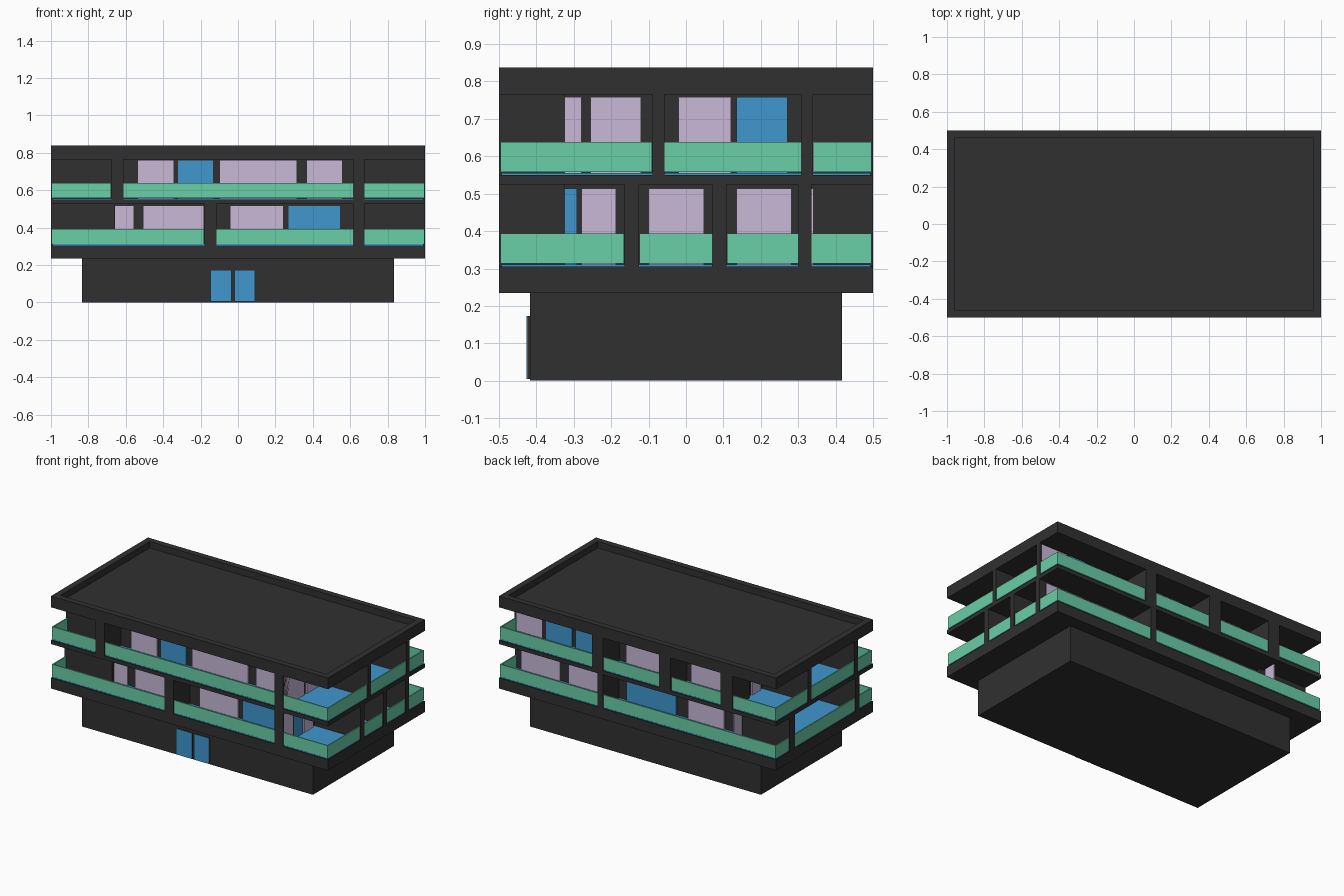
import bpy, bmesh

if "Cube" in bpy.data.objects:
    bpy.data.objects.remove(bpy.data.objects["Cube"])

def material(name, rgb):
    m = bpy.data.materials.new(name)
    m.diffuse_color = (*rgb, 1)
    m.use_nodes = True
    m.node_tree.nodes["Principled BSDF"].inputs["Base Color"].default_value = m.diffuse_color
    return m

DARK = material("dark_concrete", (0.03, 0.03, 0.03))
GREEN = material("green_panel", (0.14, 0.62, 0.39))
BLUE = material("blue_panel", (0.05, 0.31, 0.62))
LILAC = material("lilac_panel", (0.58, 0.48, 0.67))

def box(name, x, y, z, mat):
    """Box from (min, max) ranges on each axis."""
    bm = bmesh.new()
    bmesh.ops.create_cube(bm, size=1)
    for v in bm.verts:
        v.co = [r[0] if c < 0 else r[1] for c, r in
                zip(v.co, (sorted(x), sorted(y), sorted(z)))]
    me = bpy.data.meshes.new(name)
    bm.to_mesh(me)
    bm.free()
    me.materials.append(mat)
    ob = bpy.data.objects.new(name, me)
    bpy.context.collection.objects.link(ob)
    return ob

# Half sizes: x and y of the slabs, and of the recessed core
HX, HY, CX, CY = 1.0, 0.5, 0.667, 0.333

def side_box(side, name, u, d, z, mat):
    """Box on one side: u runs along the facade, d is the distance from centre."""
    s = 1 if side in ("right", "back") else -1
    depth = (s * d[0], s * d[1])
    if side in ("front", "back"):
        return box(f"{side}_{name}", u, depth, z, mat)
    return box(f"{side}_{name}", depth, u, z, mat)

# Ground floor and double door
box("ground_floor", (-0.833, 0.833), (-0.417, 0.417), (0, 0.24), DARK)
for x in ((-0.148, -0.035), (-0.02, 0.09)):
    box("door_body", x, (-0.424, -0.41), (0.005, 0.173), DARK)
    box("door_face", x, (-0.426, -0.4238), (0.005, 0.173), BLUE)

# Storey slabs
box("lower_slab", (-HX, HX), (-HY, HY), (0.235, 0.305), DARK)
box("middle_slab", (-HX, HX), (-HY, HY), (0.525, 0.55), DARK)

# Roof with a parapet: inset the top face and sink it
roof = box("roof", (-HX, HX), (-HY, HY), (0.765, 0.838), DARK)
bm = bmesh.new()
bm.from_mesh(roof.data)
bm.normal_update()
top = max(bm.faces, key=lambda f: f.calc_center_median().z)
bmesh.ops.inset_region(bm, faces=[top], thickness=0.057)
hole = bmesh.ops.extrude_face_region(bm, geom=[top])
bmesh.ops.translate(bm, vec=(0, 0, -0.042),
                    verts=[v for v in hole["geom"] if isinstance(v, bmesh.types.BMVert)])
if top.is_valid:
    bmesh.ops.delete(bm, geom=[top], context="FACES_ONLY")
bm.to_mesh(roof.data)
bm.free()

# Fins and windows per storey and side
B, L = BLUE, LILAC
STOREYS = {
    0.305: {
        "front": ([(-0.18, -0.115), (0.615, 0.675)],
                  [(-0.985, -0.56, L), (-0.505, -0.185, L), (-0.04, 0.24, L), (0.27, 0.545, B)]),
        "right": ([(-0.165, -0.125), (0.07, 0.108), (0.3, 0.335)],
                  [(-0.492, -0.398, L), (-0.385, -0.292, B), (-0.28, -0.187, L),
                   (-0.1, 0.048, L), (0.135, 0.282, L)]),
        "back": ([(0.25, 0.29)],
                 [(0.67, 0.95, L), (0.35, 0.61, L), (-0.167, 0.19, B),
                  (-0.514, -0.254, L), (-0.957, -0.594, L)]),
        "left": ([(0.305, 0.36), (-0.36, -0.32)],
                 [(0.39, 0.47, L), (0.06, 0.27, L), (-0.28, 0.0, L)]),
    },
    0.55: {
        "front": ([(-0.677, -0.613), (0.615, 0.675)],
                  [(-0.535, -0.345, L), (-0.32, -0.135, B), (-0.095, 0.312, L), (0.37, 0.555, L)]),
        "right": ([(-0.09, -0.058), (0.308, 0.34)],
                  [(-0.492, -0.28, L), (-0.255, -0.12, L), (-0.02, 0.12, L), (0.135, 0.272, B)]),
        "back": ([(0.248, 0.33), (-0.24, -0.155), (-0.685, -0.6)],
                 [(0.8, 0.985, L), (0.585, 0.77, B), (0.375, 0.56, B),
                  (-0.07, 0.196, L), (-0.53, -0.275, L)]),
        "left": ([(0.135, 0.17), (-0.345, -0.31)],
                 [(0.31, 0.49, L), (0.19, 0.28, L), (-0.05, 0.1, L), (-0.27, -0.08, B)]),
    },
}

for z0, sides in STOREYS.items():
    z1 = z0 + 0.22
    box("storey_core", (-CX, CX), (-CY, CY), (z0 - 0.01, z1), DARK)
    box("balcony_floor", (-0.993, 0.993), (-0.493, 0.493), (z0, z0 + 0.006), BLUE)
    for side, (fins, windows) in sides.items():
        wide = side in ("front", "back")
        half, outer, inner = (HX, HY, CY) if wide else (HY, HX, CX)
        for fin in fins:
            side_box(side, "fin", fin, (inner - 0.01, outer), (z0, z1), DARK)
        for a, b, mat in windows:
            side_box(side, "window", (a, b), (inner, inner + 0.008), (z0 + 0.006, z0 + 0.209), mat)
        # Balustrade panels fill the bays between the fins
        edges = [-half + 0.004] + sorted(e for f in fins for e in f) + [half - 0.004]
        for a, b in zip(edges[::2], edges[1::2]):
            side_box(side, "balustrade", (a + 0.001, b - 0.001), (outer - 0.012, outer - 0.004),
                     (z0 + 0.008, z0 + 0.088), GREEN)
